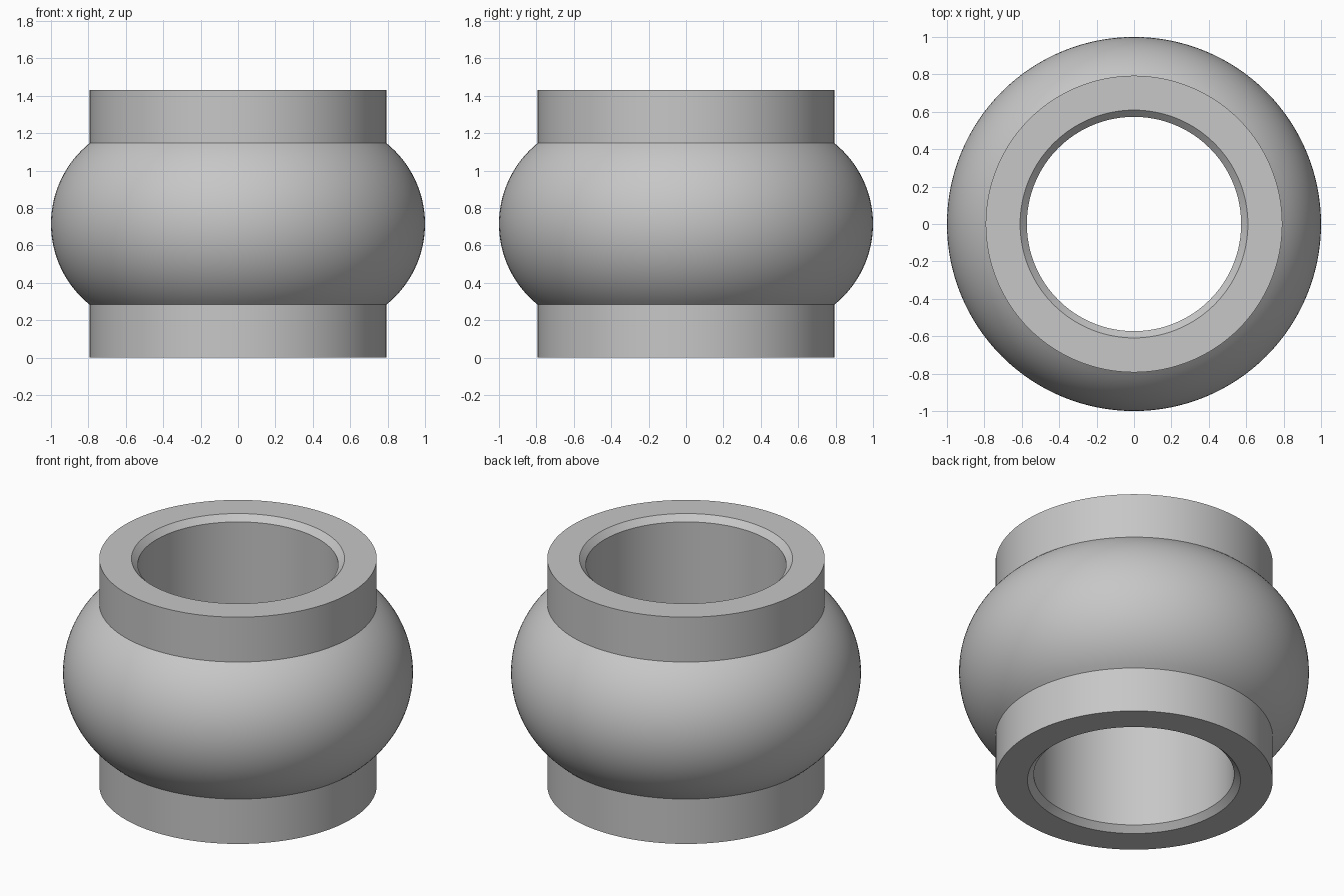
import bpy, bmesh, math
from mathutils import Vector, Matrix

cube = bpy.data.objects.get("Cube")
if cube:
    bpy.data.objects.remove(cube, do_unlink=True)

SEGMENTS = 128
HEIGHT, COLLAR_H = 1.43, 0.283
BORE_R, COLLAR_R, BULGE_R = 0.573, 0.793, 1.0
CHAMFER = 0.036

grey = bpy.data.materials.new("plain grey")
grey.use_nodes = True
colour = (0.57, 0.57, 0.57, 1)
grey.diffuse_color = colour
grey.node_tree.nodes["Principled BSDF"].inputs["Base Color"].default_value = colour


def bulge_arc(steps=32):
    """Circular arc from the lower collar to the upper collar."""
    half = HEIGHT / 2 - COLLAR_H
    rise = BULGE_R - COLLAR_R
    radius = (half ** 2 + rise ** 2) / (2 * rise)
    reach = math.asin(half / radius)
    for i in range(steps + 1):
        a = reach * (2 * i / steps - 1)
        yield BULGE_R - radius + radius * math.cos(a), HEIGHT / 2 + radius * math.sin(a)


def lathe(name, profile):
    """Revolve a closed (radius, height) profile around the z axis."""
    bm = bmesh.new()
    verts = [bm.verts.new((r, 0, z)) for r, z in profile]
    edges = [bm.edges.new((v, verts[(i + 1) % len(verts)])) for i, v in enumerate(verts)]
    bmesh.ops.spin(bm, geom=verts + edges, cent=(0, 0, 0), axis=(0, 0, 1),
                   angle=math.tau, steps=SEGMENTS, use_merge=True)
    bmesh.ops.remove_doubles(bm, verts=bm.verts, dist=0.0001)
    bmesh.ops.recalc_face_normals(bm, faces=bm.faces)
    mesh = bpy.data.meshes.new(name)
    bm.to_mesh(mesh)
    bm.free()
    mesh.materials.append(grey)
    obj = bpy.data.objects.new(name, mesh)
    bpy.context.collection.objects.link(obj)
    bpy.ops.object.select_all(action='DESELECT')
    obj.select_set(True)
    bpy.context.view_layer.objects.active = obj
    bpy.ops.object.shade_smooth_by_angle(angle=math.radians(25))
    return obj


# Bulged ring with a collar at each end and a chamfered through bore
lower = [(BORE_R, CHAMFER), (BORE_R + CHAMFER, 0), (COLLAR_R, 0)]
upper = [(r, HEIGHT - z) for r, z in reversed(lower)]
lathe("bulged_ring", lower + list(bulge_arc()) + upper)
